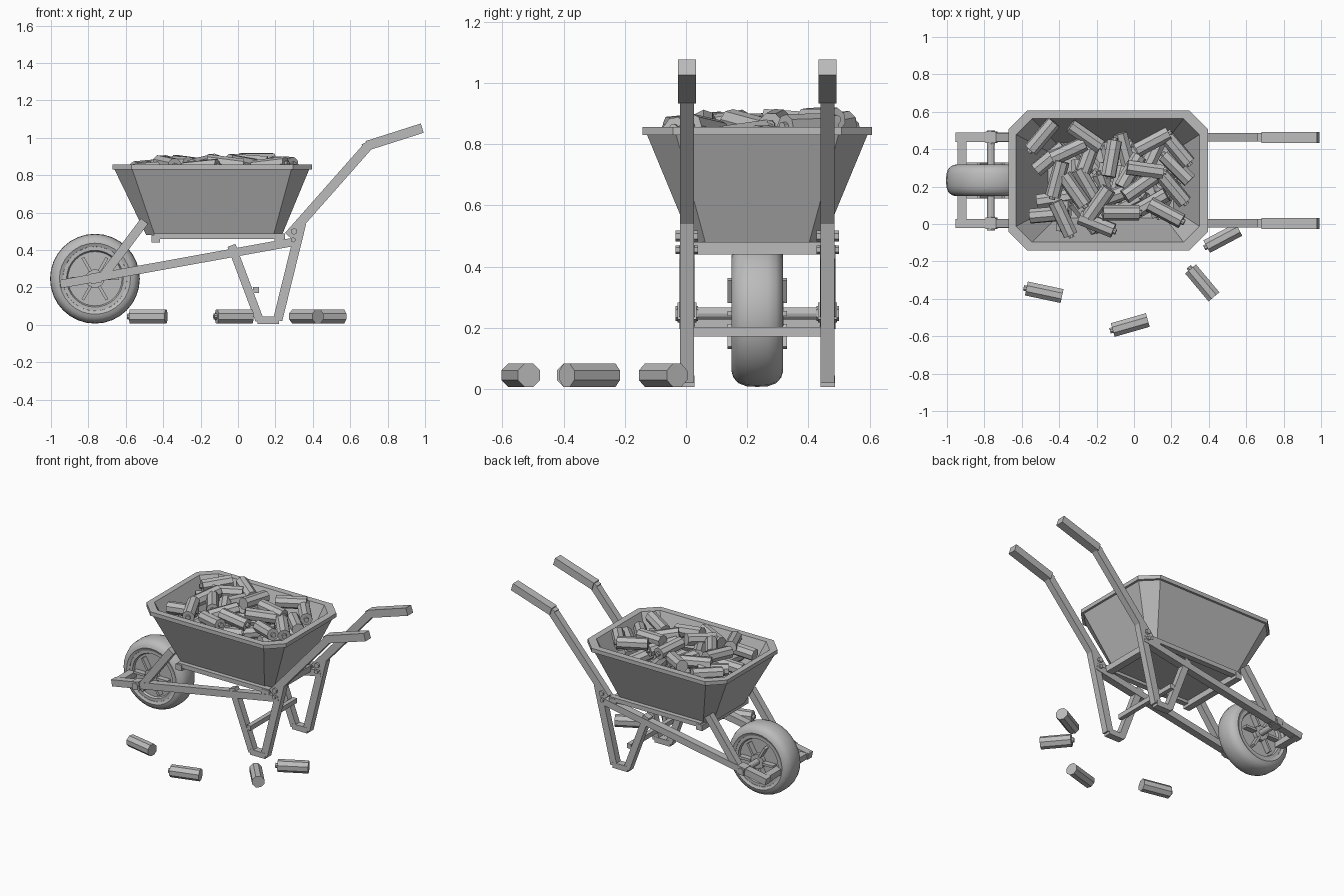
import bpy, bmesh, math, random
from mathutils import Vector, Matrix

if "Cube" in bpy.data.objects:
    bpy.data.objects.remove(bpy.data.objects["Cube"])

MID, HALF = 0.233, 0.23          # barrow centre line and frame half spacing
grey = bpy.data.materials.new("plain grey")
grey.diffuse_color = (0.5, 0.5, 0.5, 1)
grey.use_nodes = True
grey.node_tree.nodes["Principled BSDF"].inputs["Base Color"].default_value = grey.diffuse_color


def finish(name, bm, smooth=False):
    bmesh.ops.recalc_face_normals(bm, faces=bm.faces)
    me = bpy.data.meshes.new(name)
    bm.to_mesh(me)
    bm.free()
    me.materials.append(grey)
    ob = bpy.data.objects.new(name, me)
    bpy.context.collection.objects.link(ob)
    if smooth:
        bpy.context.view_layer.objects.active = ob
        ob.select_set(True)
        bpy.ops.object.shade_smooth_by_angle(angle=math.radians(35))
        ob.select_set(False)
    return ob


def beam(name, p, q, t, w, y):
    """Rectangular bar in the xz plane from p to q, t thick, w wide in y."""
    d = Vector((q[0] - p[0], 0, q[1] - p[1]))
    mat = (Matrix.Translation(((p[0] + q[0]) / 2, y, (p[1] + q[1]) / 2))
           @ Matrix.Rotation(-math.atan2(d.z, d.x), 4, 'Y')
           @ Matrix.Diagonal((d.length, w, t, 1)))
    bm = bmesh.new()
    bmesh.ops.create_cube(bm, size=1, matrix=mat)
    return finish(name, bm)


def rod(name, x, z, y0, y1, r, n):
    """Round bar along y."""
    bm = bmesh.new()
    bmesh.ops.create_cone(bm, cap_ends=True, segments=n, radius1=r, radius2=r, depth=y1 - y0,
                          matrix=Matrix.Translation((x, (y0 + y1) / 2, z)) @ Matrix.Rotation(math.pi / 2, 4, 'X'))
    return finish(name, bm)


def loft(name, rings, closed=False, smooth=False):
    bm = bmesh.new()
    rows = [[bm.verts.new(p) for p in r] for r in rings]
    n = len(rows[0])
    pairs = list(zip(rows, rows[1:])) + ([(rows[-1], rows[0])] if closed else [])
    for a, b in pairs:
        for i in range(n):
            bm.faces.new((a[i], a[(i + 1) % n], b[(i + 1) % n], b[i]))
    if not closed:
        bm.faces.new(rows[0])
        bm.faces.new(rows[-1])
    return finish(name, bm, smooth)


def octagon(x0, x1, hy, c, z):
    y0, y1 = MID - hy, MID + hy
    return [(x0 + c, y0, z), (x1 - c, y0, z), (x1, y0 + c, z), (x1, y1 - c, z),
            (x1 - c, y1, z), (x0 + c, y1, z), (x0, y1 - c, z), (x0, y0 + c, z)]


# Tray with folded rim
loft("tray", [octagon(-0.49, 0.235, 0.215, 0.045, 0.48), octagon(-0.66, 0.38, 0.36, 0.095, 0.83),
              octagon(-0.67, 0.395, 0.375, 0.1, 0.83), octagon(-0.67, 0.395, 0.375, 0.1, 0.857),
              octagon(-0.63, 0.35, 0.33, 0.085, 0.857), octagon(-0.46, 0.21, 0.2, 0.045, 0.50)])

# Side frames
for s in (-1, 1):
    y = MID + s * HALF
    beam("side_rail", (-0.95, 0.218), (0.32, 0.448), 0.045, 0.05, y)
    beam("handle", (0.27, 0.475), (0.69, 0.95), 0.05, 0.045, y)
    beam("handle_neck", (0.67, 0.945), (0.74, 0.975), 0.045, 0.045, y)
    beam("grip", (0.69, 0.958), (0.985, 1.052), 0.052, 0.058, y)
    beam("front_strut", (-0.73, 0.25), (-0.50, 0.555), 0.048, 0.045, y)
    beam("front_leg", (-0.035, 0.425), (0.115, 0.025), 0.045, 0.045, y)
    beam("back_leg", (0.34, 0.545), (0.212, 0.025), 0.05, 0.045, y)
    beam("foot", (0.105, 0.025), (0.22, 0.025), 0.038, 0.048, y)
    beam("tray_bearer", (-0.45, 0.475), (0.25, 0.475), 0.03, 0.04, y)
    for name, x, z, r in (("axle_bolt", -0.765, 0.247, 0.025), ("upper_bolt", 0.3, 0.5, 0.018),
                          ("lower_bolt", 0.295, 0.455, 0.014)):
        rod(name, x, z, y - 0.037, y + 0.037, r, 6)
    beam("axle_bracket", (-0.79, 0.245), (-0.735, 0.255), 0.055, 0.062, y)

# Cross bars
for name, x, z, w, t in (("nose_bar", -0.92, 0.222, 0.05, 0.04), ("leg_bar", 0.096, 0.187, 0.03, 0.032),
                         ("front_bearer", -0.44, 0.46, 0.045, 0.04), ("back_bearer", 0.22, 0.46, 0.05, 0.042)):
    beam(name, (x - w / 2, z), (x + w / 2, z), t, 2 * HALF + 0.045, MID)

# Wheel
WX, WZ, N = -0.765, 0.247, 32


def circle(r, dy):
    return [(WX + r * math.cos(2 * math.pi * i / N), MID + dy, WZ + r * math.sin(2 * math.pi * i / N)) for i in range(N)]


half = [(0.168, 0.06), (0.172, 0.076), (0.19, 0.084), (0.21, 0.078), (0.228, 0.062), (0.238, 0.035)]
tyre = half + [(0.24, 0.0)] + [(r, -d) for r, d in reversed(half)]
loft("tyre", [circle(r, d) for r, d in tyre], closed=True, smooth=True)
disc = [(0.05, 0.085), (0.05, 0.06), (0.145, 0.06), (0.152, 0.074), (0.172, 0.074)]
loft("wheel_disc", [circle(r, d) for r, d in disc + [(r, -d) for r, d in reversed(disc)]])
for k in range(6):
    a = k * math.pi / 3
    c, s = math.cos(a), math.sin(a)
    for side in (-1, 1):
        beam("spoke", (WX + 0.045 * c, WZ + 0.045 * s), (WX + 0.13 * c, WZ + 0.13 * s),
             0.016, 0.05, MID + side * 0.072)
rod("axle", WX, WZ, MID - HALF, MID + HALF, 0.02, 12)


# Cells: eight-sided bodies with a small end cap
def cell(name, x, y, z, yaw, pitch=0.0, roll=0.0):
    bm = bmesh.new()
    for r, h, off in ((0.041, 0.195, 0), (0.016, 0.016, 0.105)):
        bmesh.ops.create_cone(bm, cap_ends=True, segments=8, radius1=r, radius2=r, depth=h,
                              matrix=Matrix.Translation((0, 0, off)) @ Matrix.Rotation(math.pi / 8, 4, 'Z'))
    mat = (Matrix.Translation((x, y, z)) @ Matrix.Rotation(math.radians(yaw), 4, 'Z')
           @ Matrix.Rotation(math.radians(pitch - 90), 4, 'Y') @ Matrix.Rotation(math.radians(roll), 4, 'Z'))
    bmesh.ops.transform(bm, matrix=mat, verts=bm.verts)
    finish(name, bm)


for x, y, yaw in ((-0.48, -0.365, -12), (-0.02, -0.54, 16), (0.365, -0.315, -50), (0.475, -0.075, 28)):
    cell("loose_cell", x, y, 0.045, yaw)

random.seed(4)
# Upper layer of the heap
for x, y, z, yaw in ((-.49, .47, .84, 50), (-.26, .47, .86, -35), (-.35, .39, .85, 25), (-.41, .24, .86, 75),
                     (-.46, .05, .83, 5), (-.38, .03, .86, -65), (-.20, 0, .84, -22), (-.12, .35, .87, 80),
                     (-.07, .06, .86, 0), (.10, .44, .88, 28), (.06, .29, .87, -8), (.03, .20, .86, 35),
                     (.17, .06, .85, -28), (.23, .40, .86, -50), (.21, .19, .83, -50), (-.19, .11, .86, 55),
                     (-.32, .18, .86, -55), (-.02, .28, .83, 60), (.23, .30, .82, -45), (-.24, .37, .83, 70),
                     (-.45, .35, .81, 40), (-.25, .21, .83, -60), (-.08, .16, .82, 20), (.09, .11, .80, 30)):
    cell("heap_cell", x, y, z, yaw + random.choice((0, 180)), random.uniform(-9, 9), random.uniform(0, 45))
# Lower layers
for z, n, sx, sy in ((0.75, 16, 0.32, 0.20), (0.66, 12, 0.26, 0.15), (0.57, 8, 0.22, 0.10)):
    for i in range(n):
        cell("buried_cell", -0.125 + random.uniform(-sx, sx), MID + random.uniform(-sy, sy), z,
             random.uniform(0, 360), random.uniform(-12, 12))
